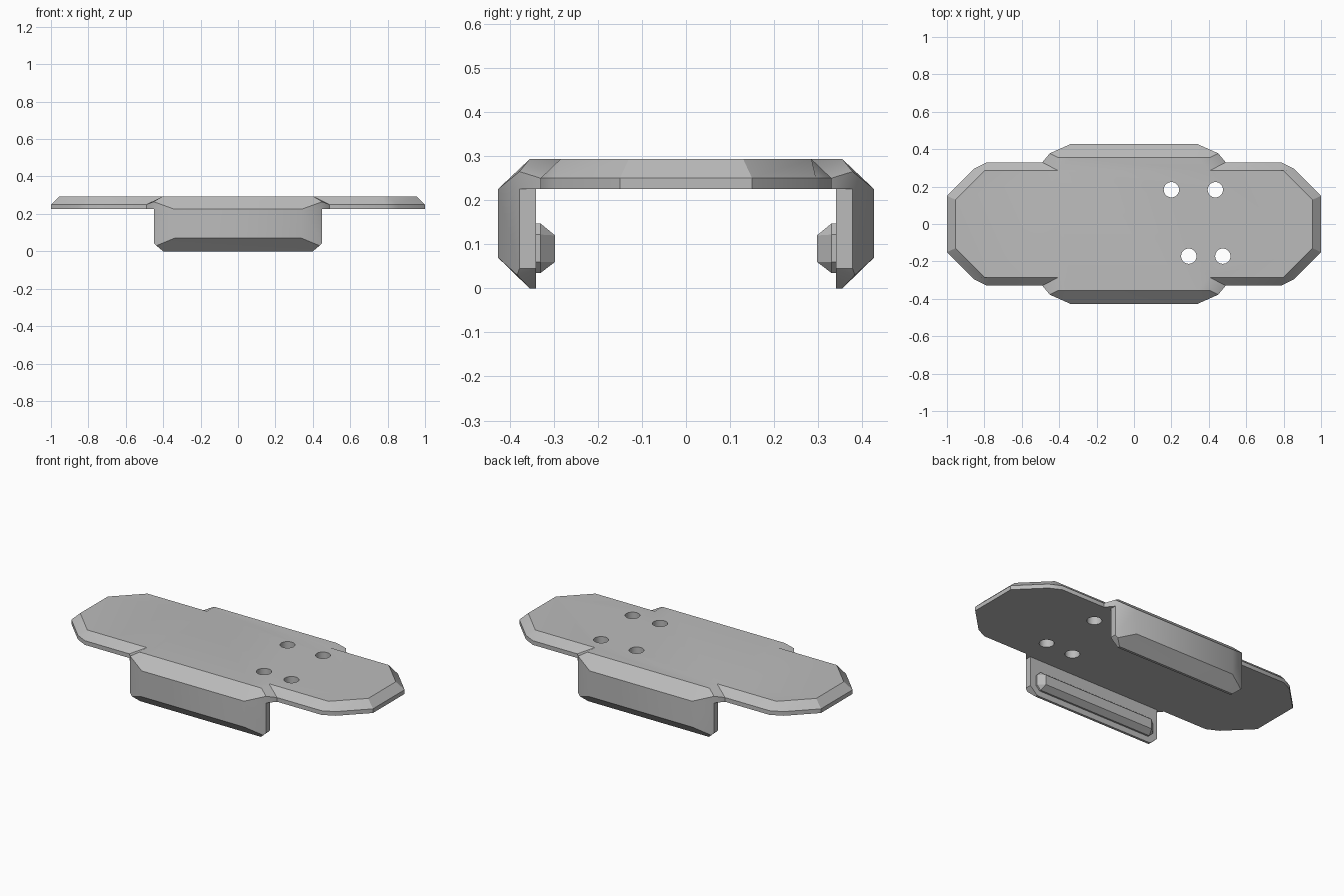
import bpy, bmesh, math

if "Cube" in bpy.data.objects:
    bpy.data.objects.remove(bpy.data.objects["Cube"])

grey = bpy.data.materials.new("plain grey")
grey.diffuse_color = (0.5, 0.5, 0.5, 1)
grey.use_nodes = True
grey.node_tree.nodes["Principled BSDF"].inputs["Base Color"].default_value = grey.diffuse_color


def finish(bm, name):
    bmesh.ops.recalc_face_normals(bm, faces=bm.faces)
    mesh = bpy.data.meshes.new(name)
    bm.to_mesh(mesh)
    bm.free()
    ob = bpy.data.objects.new(name, mesh)
    bpy.context.collection.objects.link(ob)
    mesh.materials.append(grey)
    return ob


def around(quarter):
    """Repeat a quarter outline in all four quadrants, in loop order."""
    out = []
    for sx, sy, step in ((1, 1, 1), (-1, 1, -1), (-1, -1, 1), (1, -1, -1)):
        out += [(sx * x, sy * y, z) for x, y, z in quarter[::step]]
    return out


def hull(bm, points, side):
    """Convex solid from points mirrored in x, on the given y side."""
    vs = [bm.verts.new((sx * x, side * y, z)) for x, y, z in points for sx in (1, -1)]
    bmesh.ops.convex_hull(bm, input=vs)


# Bevelled top plate: lower rim, upper rim and top outline
BASE, EDGE, TOP = 0.225, 0.25, 0.293
rim = [(1, .15, EDGE), (.855, .295, EDGE), (.785, .33, EDGE), (.49, .33, EDGE),
       (.45, .378, .265), (.34, .427, BASE)]
crown = [(.955, .13, TOP), (.80, .285, TOP), (.77, .285, TOP), (.405, .285, TOP),
         (.405, .355, TOP), (.34, .355, TOP)]
foot = [(x, y, BASE) for x, y, z in rim]

bm = bmesh.new()
rings = [[bm.verts.new(p) for p in around(q)] for q in (foot, rim, crown)]
n = len(rings[0])
for low, high in zip(rings, rings[1:]):
    for i in range(n):
        j = (i + 1) % n
        bm.faces.new((low[i], low[j], high[j], high[i]))
bm.faces.new(rings[2])
# underside leaves room for the clip arms
bm.faces.new([bm.verts.new(p) for p in around(foot[:5] + [(.45, .34, BASE)])])

# Hanging clip arms, open at the top where they join the plate
arm = [(.45, .34, BASE), (.45, .378, BASE), (.34, .427, BASE),
       (.45, .34, .045), (.45, .378, .045), (.436, .383, .03), (.34, .427, .07),
       (.40, .34, 0), (.40, .355, 0), (.34, .355, 0)]
for side in (1, -1):
    hull(bm, arm, side)
caps = [f for f in bm.faces if all(abs(v.co.z - BASE) < 1e-4 for v in f.verts)
        and all(abs(v.co.y) > .339 for v in f.verts)]
bmesh.ops.delete(bm, geom=caps, context='FACES')
bmesh.ops.remove_doubles(bm, verts=bm.verts, dist=1e-4)
body = finish(bm, "plate_with_clip_arms")

# Four screw holes
bm = bmesh.new()
for x, y in ((.20, .183), (.435, .183), (.293, -.172), (.475, -.172)):
    ret = bmesh.ops.create_cone(bm, cap_ends=True, segments=32, radius1=.041,
                                radius2=.041, depth=.3)
    bmesh.ops.translate(bm, verts=ret["verts"], vec=(x, y, .26))
cutter = finish(bm, "hole_cutter")
cutter.hide_render = True
cut = body.modifiers.new("holes", 'BOOLEAN')
cut.operation, cut.object, cut.solver = 'DIFFERENCE', cutter, 'EXACT'
bpy.context.view_layer.objects.active = body
body.select_set(True)
bpy.ops.object.modifier_apply(modifier="holes")
bpy.data.objects.remove(cutter)

# Snap ridges on the inner faces of the arms
ridge = [(x, y, z) for y in (.342, .33)
         for x, z in ((.41, .06), (.385, .035), (.41, .122), (.385, .147))]
ridge += [(.375, .297, .06), (.375, .297, .12)]
for name, side in (("back_snap_ridge", 1), ("front_snap_ridge", -1)):
    bm = bmesh.new()
    hull(bm, ridge, side)
    finish(bm, name).select_set(True)

bpy.ops.object.shade_smooth_by_angle(angle=math.radians(28))
